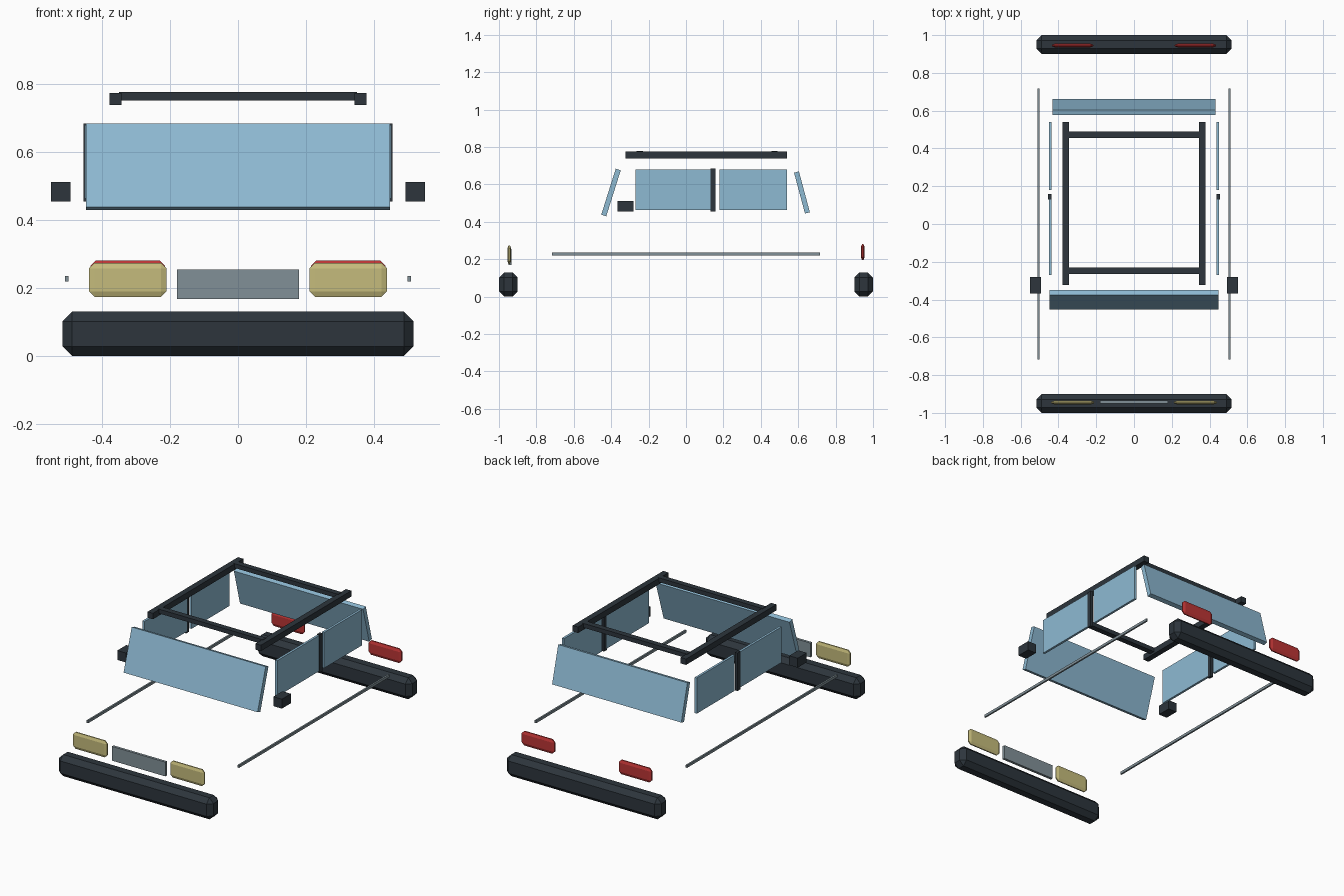
import bpy
import bmesh
from math import radians
from mathutils import Matrix, Vector

cube = bpy.data.objects.get("Cube")
if cube:
    bpy.data.objects.remove(cube, do_unlink=True)


def material(name, rgb):
    mat = bpy.data.materials.new(name)
    mat.use_nodes = True
    color = (*rgb, 1.0)
    mat.diffuse_color = color
    mat.node_tree.nodes["Principled BSDF"].inputs["Base Color"].default_value = color
    return mat


DARK = material("dark trim", (0.026, 0.036, 0.046))
GLASS = material("blue glass", (0.27, 0.49, 0.65))
CHROME = material("grey metal", (0.22, 0.28, 0.31))
LAMP = material("pale yellow lamp", (0.56, 0.50, 0.20))
RED = material("red lamp", (0.50, 0.035, 0.035))


def box(name, center, size, mat, chamfer=0.0, tilt=0.0, flatten=1.0):
    """Box with optional chamfered edges; flatten squashes the depth after chamfering."""
    bm = bmesh.new()
    bmesh.ops.create_cube(bm, size=1.0)
    bmesh.ops.scale(bm, vec=Vector((size[0], size[1] / flatten, size[2])), verts=bm.verts)
    if chamfer:
        bmesh.ops.bevel(bm, geom=bm.edges[:], offset=chamfer, segments=1,
                        profile=0.5, affect='EDGES')
    bmesh.ops.scale(bm, vec=Vector((1, flatten, 1)), verts=bm.verts)
    bmesh.ops.rotate(bm, cent=Vector(), matrix=Matrix.Rotation(radians(tilt), 3, 'X'),
                     verts=bm.verts)
    mesh = bpy.data.meshes.new(name)
    bm.to_mesh(mesh)
    bm.free()
    mesh.materials.append(mat)
    obj = bpy.data.objects.new(name, mesh)
    obj.location = center
    bpy.context.collection.objects.link(obj)
    return obj


def pair(name, center, size, mat, **options):
    """Matching left (+x) and right (-x) parts."""
    x, y, z = center
    for side, sign in (("left", 1), ("right", -1)):
        box(f"{side}_{name}", (sign * x, y, z), size, mat, **options)


# Bumpers
for end, y in (("front", -0.95), ("rear", 0.95)):
    box(f"{end}_bumper", (0, y, 0.065), (1.034, 0.10, 0.13), DARK, chamfer=0.028)

# Lamps and grille
pair("headlight", (0.325, -0.945, 0.224), (0.228, 0.02, 0.10), LAMP, chamfer=0.016, flatten=0.4)
pair("taillight", (0.325, 0.945, 0.238), (0.22, 0.02, 0.086), RED, chamfer=0.016, flatten=0.4)
box("grille", (0, -0.942, 0.211), (0.358, 0.016, 0.086), CHROME)

# Side trim strips
pair("trim_strip", (0.505, 0, 0.227), (0.01, 1.435, 0.016), CHROME)

# Sloped windscreen and rear window
box("windscreen", (0, -0.401, 0.557), (0.896, 0.028, 0.258), GLASS, tilt=-17.5)
box("rear_window", (0, 0.62, 0.557), (0.864, 0.027, 0.226), GLASS, tilt=15)

# Side windows, door pillars and mirrors
pair("front_side_window", (0.444, -0.067, 0.572), (0.014, 0.404, 0.216), GLASS)
pair("rear_side_window", (0.444, 0.36, 0.572), (0.014, 0.362, 0.216), GLASS)
pair("door_pillar", (0.446, 0.144, 0.57), (0.017, 0.027, 0.23), DARK)
pair("mirror", (0.522, -0.324, 0.483), (0.057, 0.086, 0.057), DARK)

# Roof rack
pair("roof_rail", (0.361, 0.109, 0.757), (0.036, 0.864, 0.036), DARK)
for end, y in (("front", -0.248), ("rear", 0.473)):
    box(f"{end}_roof_crossbar", (0, y, 0.765), (0.70, 0.034, 0.026), DARK)
